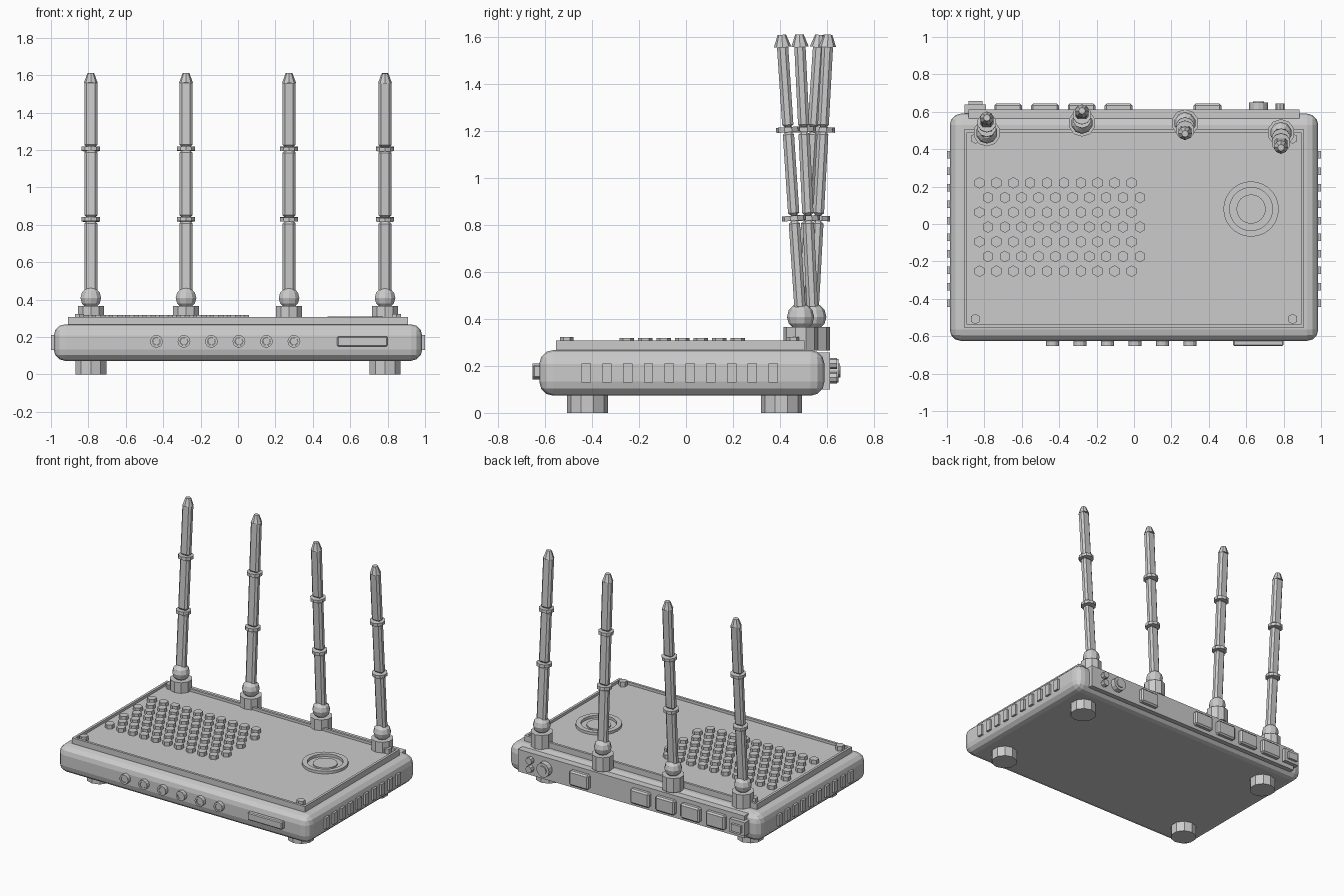
import bpy
import math
from mathutils import Matrix, Vector

cube = bpy.data.objects.get("Cube")
if cube:
    bpy.data.objects.remove(cube, do_unlink=True)

GREY = (0.6, 0.6, 0.6, 1)
mat = bpy.data.materials.new("plain_grey")
mat.use_nodes = True
mat.diffuse_color = GREY
mat.node_tree.nodes["Principled BSDF"].inputs["Base Color"].default_value = GREY


def finish(name, bevel=0, segments=1):
    ob = bpy.context.object
    ob.name = name
    ob.data.materials.append(mat)
    if bevel:
        mod = ob.modifiers.new("Bevel", "BEVEL")
        mod.width, mod.segments = bevel, segments
    return ob


def box(name, x, y, z, bevel=0, segments=1):
    """Box from (low, high) ranges on each axis."""
    bpy.ops.mesh.primitive_cube_add(size=1)
    ob = bpy.context.object
    spans = (x, y, z)
    scale = Matrix.Diagonal([b - a for a, b in spans] + [1])
    ob.data.transform(scale)
    ob.location = [(a + b) / 2 for a, b in spans]
    return finish(name, bevel, segments)


def prism(name, centre, r, depth, sides, r_top=None, along_y=False, bevel=0):
    bpy.ops.mesh.primitive_cone_add(vertices=sides, radius1=r,
                                    radius2=r if r_top is None else r_top,
                                    depth=depth, location=centre)
    ob = finish(name, bevel)
    if along_y:
        ob.rotation_euler.x = math.pi / 2
    return ob


def annulus(name, centre, r_in, r_out, height, sides, along_y=False):
    """Flat ring with a square section, spun from its outline."""
    h = height / 2
    section = ((r_in, -h), (r_out, -h), (r_out, h), (r_in, h))
    verts, faces = [], []
    for i in range(sides):
        a = math.tau * i / sides
        verts += [(r * math.cos(a), r * math.sin(a), z) for r, z in section]
        j = (i + 1) % sides
        for k in range(4):
            m = (k + 1) % 4
            faces.append((4 * i + k, 4 * j + k, 4 * j + m, 4 * i + m))
    mesh = bpy.data.meshes.new(name)
    mesh.from_pydata(verts, [], faces)
    ob = bpy.data.objects.new(name, mesh)
    bpy.context.collection.objects.link(ob)
    mesh.materials.append(mat)
    ob.location = centre
    if along_y:
        ob.rotation_euler.x = math.pi / 2


# Case, deck and raised rim
box("case", (-.985, .985), (-.625, .59), (.073, .268), .06, 3)
box("deck", (-.91, .91), (-.553, .505), (.26, .29))
for s in (-1, 1):
    edge = sorted((s * .91, s * .893))
    box("side_rim", edge, (-.553, .505), (.285, .308))
for y in (-.553, .488):
    box("cross_rim", (-.893, .893), (y, y + .017), (.285, .308))

# Feet and deck screws
for s in (-1, 1):
    for y in (-.42, .406):
        prism("foot", (s * .787, y, .04), .087, .08, 10)
    for y in (-.508, .457):
        prism("screw", (s * .848, y, .303), .028, .04, 6)

# Hexagonal vent studs in staggered rows
for row in range(7):
    for col in range(10):
        x = -.826 + .0903 * col + .045 * (row % 2)
        prism("vent_stud", (x, .22 - .0787 * row, .302), .031, .032, 6)

# Round dial
annulus("dial_ring", (.626, .08, .298), .115, .148, .022, 28)
prism("dial_disc", (.626, .08, .292), .078, .014, 24)

# Side vents
for s in (-1, 1):
    for i in range(10):
        y = -.425 + .0885 * i
        box("side_vent", sorted((s * .97, s)), (y - .02, y + .02), (.13, .21))

# Front lights and display
for i in range(6):
    x = -.436 + .147 * i
    annulus("light_ring", (x, -.635, .177), .021, .034, .036, 12, True)
    prism("light", (x, -.635, .177), .02, .03, 10, along_y=True)
box("display", (.53, .8), (-.652, -.61), (.15, .204), .006)

# Rear panel, sockets, switch and knobs
box("rear_panel", (-.885, .885), (.56, .613), (.1, .257))
for x in (-.673, -.476, -.28, -.083, .393):
    box("socket", (x - .074, x + .074), (.6, .643), (.125, .228), .01)
box("switch_frame", (-.906, -.79), (.59, .64), (.13, .225))
box("switch_rocker", (-.885, -.81), (.62, .657), (.15, .2))
prism("power_jack", (.666, .625, .18), .05, .05, 12, along_y=True)
prism("power_pin", (.666, .63, .18), .03, .052, 12, along_y=True)
for z in (.15, .21):
    prism("small_button", (.781, .62, z), .024, .048, 8, along_y=True)


# Antennas: base, ball joint, then a tilted mast of rods, collars and a tip
def antenna(x, y, tip_shift):
    prism("antenna_base", (x, y, .315), .073, .1, 10)
    bpy.ops.mesh.primitive_uv_sphere_add(segments=10, ring_count=6, radius=.058,
                                         location=(x, y, .409))
    finish("antenna_joint")
    pivot = Vector((x, y, .409))
    tilt = -math.atan2(tip_shift, 1.2)
    mast = []
    for low, high in ((.44, .82), (.84, 1.2), (1.216, 1.572)):
        mast.append(box("antenna_rod", (x - .035, x + .035),
                        (y - .024, y + .024), (low, high), .013))
    for z in (.83, 1.208):
        mast.append(prism("antenna_collar", (x, y, z), .051, .022, 10))
    mast.append(prism("antenna_tip", (x, y, 1.587), .037, .052, 8, .018))
    turn = Matrix.Rotation(tilt, 3, "X")
    for ob in mast:
        ob.location = pivot + turn @ (ob.location - pivot)
        ob.rotation_euler.x = tilt


for x, y, shift in ((-.787, .488, .08), (-.278, .54, .065),
                    (.273, .54, -.057), (.786, .488, -.08)):
    antenna(x, y, shift)
